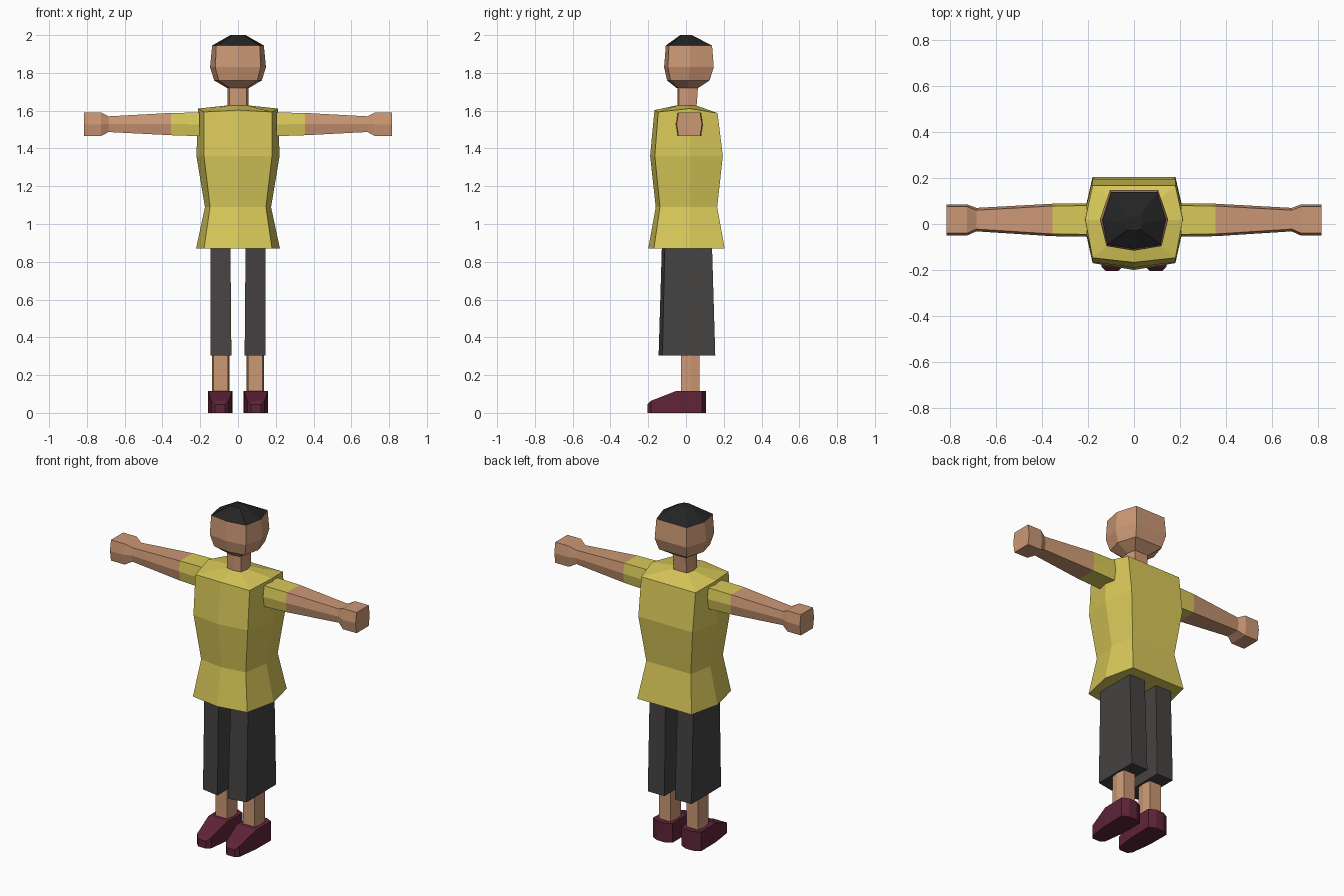
import bpy

if "Cube" in bpy.data.objects:
    bpy.data.objects.remove(bpy.data.objects["Cube"])


def material(name, rgb):
    m = bpy.data.materials.new(name)
    lin = [((c / 255 + 0.055) / 1.055) ** 2.4 for c in rgb]
    m.diffuse_color = (*lin, 1)
    m.use_nodes = True
    m.node_tree.nodes["Principled BSDF"].inputs["Base Color"].default_value = m.diffuse_color
    return m


SKIN = material("skin", (204, 152, 117))
YELLOW = material("shirt yellow", (217, 201, 89))
GREY = material("trouser grey", (70, 67, 66))
BLACK = material("hair black", (36, 36, 36))
MAROON = material("shoe maroon", (95, 36, 57))


def loft(name, rings, mat):
    """Skin a row of equal-sized rings and cap both ends."""
    n = len(rings[0])
    verts = [p for r in rings for p in r]
    faces = [tuple(range(n))[::-1], tuple(range(len(verts) - n, len(verts)))]
    for k in range(len(rings) - 1):
        for i in range(n):
            j = (i + 1) % n
            faces.append((k * n + i, k * n + j, k * n + n + j, k * n + n + i))
    me = bpy.data.meshes.new(name)
    me.from_pydata(verts, [], faces)
    me.materials.append(mat)
    ob = bpy.data.objects.new(name, me)
    bpy.context.collection.objects.link(ob)
    # outward normals
    import bmesh
    bm = bmesh.new()
    bm.from_mesh(me)
    bmesh.ops.recalc_face_normals(bm, faces=bm.faces)
    bm.to_mesh(me)
    bm.free()
    return ob


def pair(name, rings, mat):
    """Build a part on +x and its mirror on -x."""
    loft("left_" + name, rings, mat)
    loft("right_" + name, [[(-x, y, z) for x, y, z in r] for r in rings], mat)


def body(xf, xm, xb, yf, yc, ym, yb, z):
    """Seven-sided section: pointed front, pointed sides, flat back.
    z is one height or (front middle, front corner, side, back)."""
    a, b, c, d = z if isinstance(z, tuple) else (z,) * 4
    return [(0, yf, a), (xf, yc, b), (xm, ym, c), (xb, yb, d),
            (-xb, yb, d), (-xm, ym, c), (-xf, yc, b)]


# Shirt body with flared hem, waist and sloped shoulders
loft("shirt", [
    body(.18, .222, .18, -.20, -.17, .02, .205, .87),
    body(.148, .175, .148, -.16, -.138, .02, .165, 1.09),
    body(.18, .22, .18, -.19, -.165, .02, .195, 1.36),
    body(.18, .212, .18, -.167, -.147, .02, .167, (1.603, 1.593, 1.611, 1.587)),
    body(.05, .062, .05, -.055, -.045, .01, .055, 1.627),
], YELLOW)

# Neck
loft("neck", [
    body(.046, .056, .044, -.045, -.038, .01, .055, 1.61),
    body(.046, .056, .044, -.045, -.038, .01, .064, 1.73),
], SKIN)

# Head
HAIRLINE = body(.115, .137, .10, -.107, -.09, .02, .138, 1.945)
loft("head", [
    body(.046, .058, .046, -.05, -.042, .01, .064, 1.72),
    body(.102, .126, .092, -.10, -.082, .015, .125, 1.76),
    body(.12, .148, .105, -.116, -.096, .02, .147, 1.83),
    HAIRLINE,
], SKIN)

# Hair cap
loft("hair", [HAIRLINE, body(.028, .04, .025, -.03, -.024, .005, .03, 2.0)], BLACK)


# Sleeve, arm and fist share a six-sided section along x
def arm_section(x, z0, z1, y0, y1):
    e, zm = .01, (z0 + z1) / 2
    return [(x, y0, zm), (x, y0 + e, z0), (x, y1 - e, z0),
            (x, y1, zm), (x, y1 - e, z1), (x, y0 + e, z1)]


CUFF = arm_section(.355, 1.47, 1.588, -.053, .088)
pair("sleeve", [arm_section(.205, 1.465, 1.59, -.055, .09), CUFF], YELLOW)
pair("arm", [
    CUFF,
    arm_section(.685, 1.487, 1.57, -.032, .07),
    arm_section(.725, 1.466, 1.59, -.05, .085),
    arm_section(.815, 1.466, 1.59, -.05, .085),
], SKIN)

# Trouser legs, inner front edge set forward
pair("trouser_leg", [
    [(.035, -.145, .305), (.145, -.125, .305), (.145, .155, .305), (.035, .155, .305)],
    [(.04, -.128, .875), (.145, -.112, .875), (.145, .138, .875), (.04, .138, .875)],
], GREY)

# Shins
pair("shin", [
    [(.053, -.027, z), (.13, -.027, z), (.138, .022, z),
     (.13, .072, z), (.053, .072, z), (.046, .022, z)]
    for z in (.10, .31)
], SKIN)

# Shoes as sections from toe to heel: y, half width, height
pair("shoe", [
    [(.095 - w, y, 0), (.095 + w, y, 0), (.095 + w, y, h), (.095 - w, y, h)]
    for y, w, h in [(-.205, .026, .045), (-.185, .046, .064), (-.055, .063, .115),
                    (.085, .065, .115), (.105, .025, .115)]
], MAROON)
